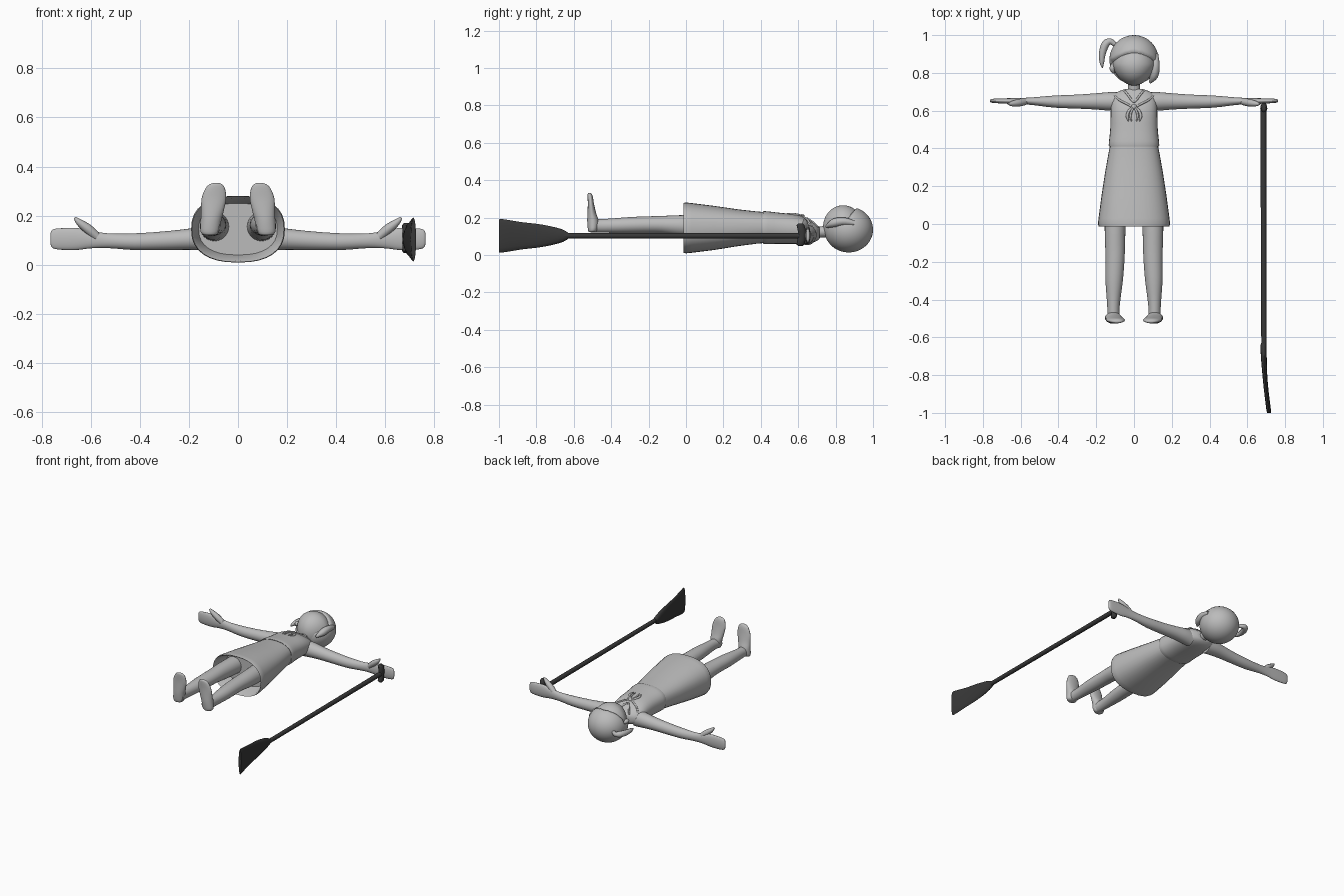
import bpy, bmesh, math
from mathutils import Vector

if "Cube" in bpy.data.objects:
    bpy.data.objects.remove(bpy.data.objects["Cube"])


def material(name, v):
    m = bpy.data.materials.new(name)
    m.diffuse_color = (v, v, v, 1)
    m.use_nodes = True
    m.node_tree.nodes["Principled BSDF"].inputs["Base Color"].default_value = m.diffuse_color
    return m


GREY = material("light_grey", 0.5)
DARK = material("charcoal", 0.04)


def finish(ob, mat, mirror=False, angle=50):
    ob.data.materials.clear()
    ob.data.materials.append(mat)
    bpy.ops.object.select_all(action='DESELECT')
    ob.select_set(True)
    bpy.context.view_layer.objects.active = ob
    if mirror:
        mod = ob.modifiers.new("mirror", 'MIRROR')
        mod.use_mirror_merge = False
    bpy.ops.object.shade_smooth_by_angle(angle=math.radians(angle))
    return ob


def from_bmesh(name, bm, mat, **kw):
    bmesh.ops.recalc_face_normals(bm, faces=bm.faces)
    me = bpy.data.meshes.new(name)
    bm.to_mesh(me)
    bm.free()
    ob = bpy.data.objects.new(name, me)
    bpy.context.collection.objects.link(ob)
    return finish(ob, mat, **kw)


def smooth_rings(rings, steps):
    """Catmull-Rom interpolation between ring descriptions."""
    out = []
    for i in range(len(rings) - 1):
        p0, p1 = rings[max(i - 1, 0)], rings[i]
        p2, p3 = rings[i + 1], rings[min(i + 2, len(rings) - 1)]
        for s in range(steps):
            t = s / steps
            out.append([0.5 * (2 * b + (c - a) * t + (2 * a - 5 * b + 4 * c - d) * t * t
                               + (3 * b - a - 3 * c + d) * t ** 3)
                        for a, b, c, d in zip(p0, p1, p2, p3)])
    return out + [list(rings[-1])]


def loft(name, axis, rings, mat, n=24, power=2.0, steps=3, **kw):
    """Rings are (position on axis, centre a, centre b, radius a, radius b)."""
    order = {'x': (0, 1, 2), 'y': (1, 0, 2), 'z': (2, 0, 1)}[axis]
    bm = bmesh.new()
    loops = []
    for t, a, b, ra, rb in (smooth_rings(rings, steps) if steps > 1 else rings):
        loop = []
        for k in range(n):
            c, s = math.cos(2 * math.pi * k / n), math.sin(2 * math.pi * k / n)
            co = [0, 0, 0]
            co[order[0]] = t
            co[order[1]] = a + ra * math.copysign(abs(c) ** (2 / power), c)
            co[order[2]] = b + rb * math.copysign(abs(s) ** (2 / power), s)
            loop.append(bm.verts.new(co))
        loops.append(loop)
    for l0, l1 in zip(loops, loops[1:]):
        for k in range(n):
            bm.faces.new((l0[k], l0[(k + 1) % n], l1[(k + 1) % n], l1[k]))
    bm.faces.new(loops[0])
    bm.faces.new(loops[-1])
    return from_bmesh(name, bm, mat, **kw)


def tube(name, points, depth, mat, **kw):
    """Points are (x, y, z, relative radius)."""
    cu = bpy.data.curves.new(name, 'CURVE')
    cu.dimensions = '3D'
    cu.bevel_depth, cu.bevel_resolution, cu.use_fill_caps = depth, 2, True
    sp = cu.splines.new('POLY')
    pts = smooth_rings(points, 4)
    sp.points.add(len(pts) - 1)
    for p, (x, y, z, r) in zip(sp.points, pts):
        p.co, p.radius = (x, y, z, 1), max(r, 0.02)
    ob = bpy.data.objects.new(name, cu)
    bpy.context.collection.objects.link(ob)
    bpy.ops.object.select_all(action='DESELECT')
    ob.select_set(True)
    bpy.context.view_layer.objects.active = ob
    bpy.ops.object.convert(target='MESH')
    return finish(bpy.context.object, mat, **kw)


def ellipsoid(name, centre, radii, mat, deform=None):
    bm = bmesh.new()
    bmesh.ops.create_uvsphere(bm, u_segments=48, v_segments=32, radius=1)
    for v in bm.verts:
        if deform:
            v.co = deform(v.co)
        v.co = Vector(c + r * k for c, r, k in zip(centre, radii, v.co))
    return from_bmesh(name, bm, mat, angle=80)


# skirt: flared outside, folded hem, recessed inside
loft("skirt", 'y', [
    (0.09, 0, .145, .16, .105), (-.005, 0, .145, .182, .127), (-.013, 0, .145, .187, .134),
    (0, 0, .145, .191, .136), (.03, 0, .145, .188, .133), (.15, 0, .145, .172, .118),
    (.28, 0, .146, .152, .098), (.38, 0, .147, .134, .086), (.43, 0, .147, .124, .082)],
    GREY, n=32, power=2.4, steps=1)

# shirt and neck
shirt = loft("shirt", 'y', [
    (.415, 0, .147, .126, .08), (.418, 0, .147, .134, .088), (.5, 0, .143, .126, .083),
    (.6, 0, .137, .123, .077), (.66, 0, .125, .118, .062), (.695, 0, .118, .095, .045),
    (.715, 0, .118, .045, .03)], GREY, n=32, power=2.4)
loft("neck", 'y', [(.68, 0, .118, .045, .034), (.72, 0, .123, .032, .03),
                   (.78, 0, .13, .034, .034)], GREY)

# arms with flat hands and thumbs
loft("arm", 'x', [
    (.07, .648, .108, .05, .055), (.13, .649, .108, .049, .05), (.2, .649, .104, .043, .043),
    (.3, .648, .098, .037, .038), (.42, .648, .094, .032, .034), (.53, .65, .098, .021, .03),
    (.6, .651, .103, .016, .036), (.66, .651, .105, .015, .045), (.73, .652, .105, .012, .043),
    (.757, .652, .106, .009, .036), (.763, .652, .106, .004, .022)], GREY, mirror=True)
tube("thumb", [(.575, .648, .115, 1), (.61, .642, .145, 1.1), (.645, .637, .172, .8),
               (.665, .635, .192, .3)], .018, GREY, mirror=True)

# legs and upright feet
loft("leg", 'y', [
    (.12, .095, .155, .06, .06), (-.03, .1, .158, .055, .055), (-.13, .1, .162, .052, .047),
    (-.2, .101, .162, .05, .045), (-.3, .105, .16, .046, .043), (-.4, .108, .157, .036, .038),
    (-.46, .109, .156, .032, .036), (-.51, .108, .155, .035, .034)], GREY, mirror=True)
loft("foot", 'z', [
    (.122, .115, -.503, .025, .016), (.135, .115, -.498, .038, .026),
    (.18, .11, -.497, .042, .031), (.22, .104, -.503, .046, .024), (.27, .098, -.508, .05, .017),
    (.31, .093, -.512, .04, .014), (.328, .09, -.515, .025, .01), (.333, .09, -.516, .008, .004)],
    GREY, mirror=True)


# head: face ball, hair cap pushed inward where the face shows
def jaw(co):
    t = max(0, -co.y)
    return Vector((co.x * (1 - .18 * t), co.y, co.z))


def face_opening(co):
    edge = -.0 + .33 - .45 * co.x ** 2 - co.y
    side = co.z - .12 - .35 * max(0, co.x)
    t = min(1, max(0, min(edge, side) / .1))
    return co * (1 - .22 * t)


ellipsoid("face", (0, .84, .15), (.113, .107, .116), GREY, jaw)
ellipsoid("hair", (0, .87, .136), (.13, .13, .122), GREY, face_opening)
tube("side_lock", [(.115, .9, .17, .6), (.114, .84, .18, 1), (.106, .785, .17, 1),
                   (.085, .748, .15, .3)], .022, GREY)
tube("ear_lock", [(-.105, .85, .16, .6), (-.114, .825, .165, 1), (-.108, .8, .16, .4)], .016, GREY)
tube("ponytail", [(-.095, .945, .13, .6), (-.125, .967, .13, .8), (-.152, .95, .13, 1.05),
                  (-.168, .9, .13, .9), (-.17, .855, .13, .6), (-.167, .825, .13, .1)], .02, GREY)

# sailor collar edges and neckerchief laid on the chest
bpy.context.view_layer.update()


def on_chest(points):
    out = []
    for x, y, r in points:
        hit, loc, _, _ = shirt.ray_cast(Vector((x, y, 1)), Vector((0, 0, -1)))
        out.append((x, y, (loc.z if hit else .12) + .001, r))
    return out


for name, pts in {
    "collar_edge": [(.105, .68, 1), (.075, .655, 1), (.04, .637, 1), (0, .615, 1)],
    "collar_inner_edge": [(.05, .705, 1), (.03, .68, 1), (.015, .66, 1), (0, .645, 1)],
    "neckerchief_tail": [(.004, .62, 1), (.026, .6, 1.2), (.036, .57, 1.3), (.028, .543, .4)],
    "neckerchief_inner_tail": [(.004, .615, 1), (.016, .59, 1), (.018, .565, .9), (.012, .54, .3)],
}.items():
    tube(name, on_chest(pts), .006, GREY, mirror=True)
kx, ky, kz, _ = on_chest([(0, .62, 1)])[0]
ellipsoid("neckerchief_knot", (kx, ky, kz), (.014, .014, .01), GREY)

# oar: shaft, cross grip and slightly bent blade
loft("oar_shaft", 'y', [(-.68, .688, .103, .014, .015), (.61, .685, .103, .016, .016)],
     DARK, n=10, steps=1)
loft("oar_grip", 'z', [(.048, .687, .612, .012, .012), (.056, .687, .612, .019, .021),
                       (.08, .687, .617, .017, .022), (.125, .687, .621, .017, .022),
                       (.16, .687, .612, .019, .021), (.17, .687, .612, .012, .012)],
     DARK, n=12, steps=1)
loft("oar_blade", 'y', [
    (-.63, .686, .103, .014, .016), (-.66, .686, .103, .016, .034), (-.72, .688, .103, .015, .05),
    (-.79, .692, .103, .013, .063), (-.88, .7, .103, .012, .073), (-.985, .713, .103, .012, .09),
    (-1.0, .715, .103, .009, .084)], DARK, n=16, steps=2)
